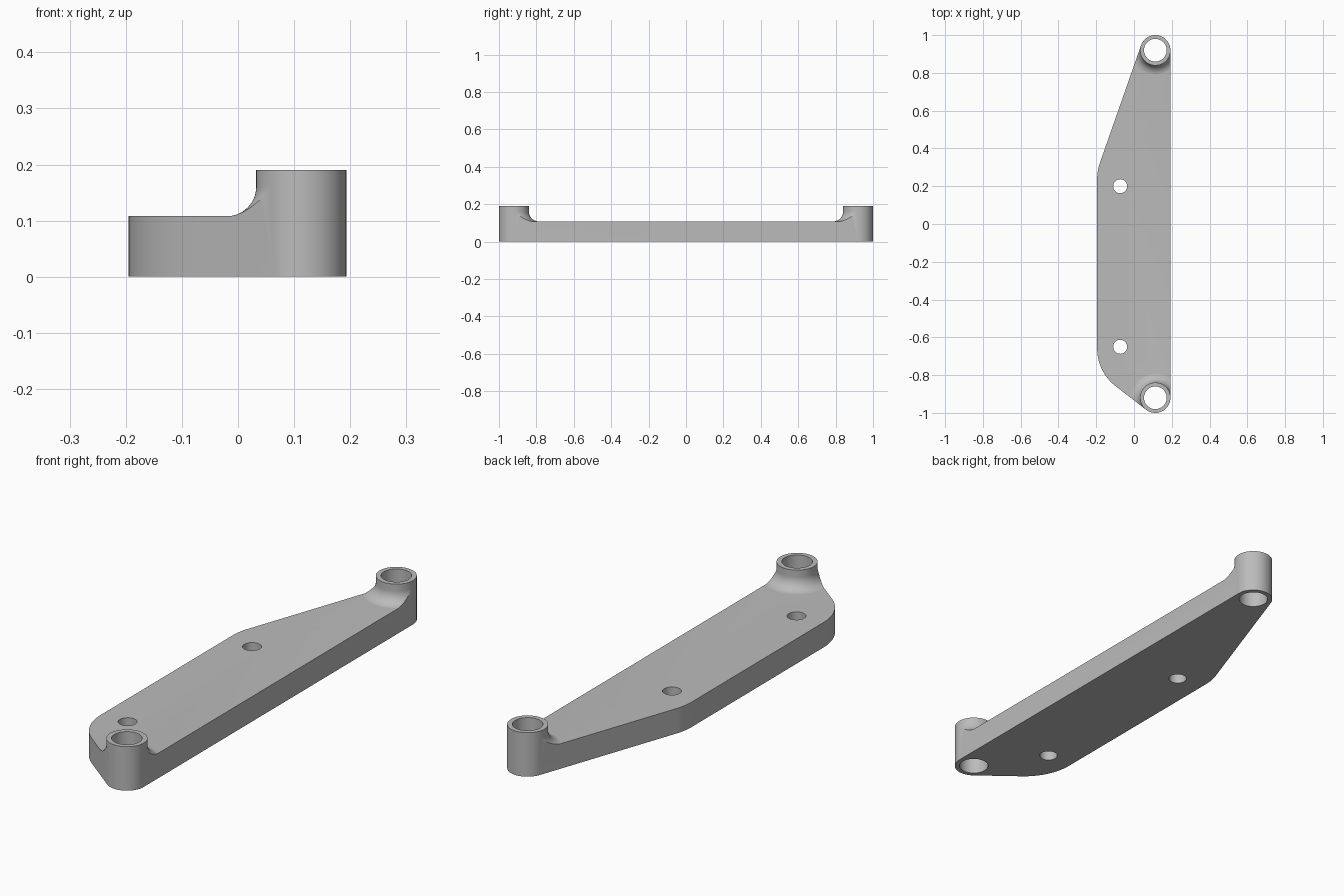
import bpy, bmesh, math
from mathutils import Vector
from mathutils.geometry import convex_hull_2d

cube = bpy.data.objects.get("Cube")
if cube:
    bpy.data.objects.remove(cube, do_unlink=True)

PLATE_TOP, HEIGHT = 0.108, 0.19
TUBE_R, BORE_R, FILLET = 0.08, 0.06, 0.053
TUBES = [(0.113, -0.92), (0.113, 0.92)]
BOLTS = [(-0.073, -0.65), (-0.073, 0.2)]

grey = bpy.data.materials.new("plain grey")
grey.use_nodes = True
colour = (0.5, 0.5, 0.5, 1)
grey.diffuse_color = colour
grey.node_tree.nodes["Principled BSDF"].inputs["Base Color"].default_value = colour


def arc(centre, r, start, end, n):
    angles = [math.radians(start + (end - start) * i / n) for i in range(n + 1)]
    return [Vector((centre[0] + r * math.cos(a), centre[1] + r * math.sin(a))) for a in angles]


def make(name, bm):
    bmesh.ops.recalc_face_normals(bm, faces=bm.faces)
    mesh = bpy.data.meshes.new(name)
    bm.to_mesh(mesh)
    bm.free()
    mesh.materials.append(grey)
    obj = bpy.data.objects.new(name, mesh)
    bpy.context.collection.objects.link(obj)
    return obj


def prism(name, outline, z0, z1):
    bm = bmesh.new()
    face = bm.faces.new([bm.verts.new((p[0], p[1], z0)) for p in outline])
    top = bmesh.ops.extrude_face_region(bm, geom=[face])["geom"]
    verts = [v for v in top if isinstance(v, bmesh.types.BMVert)]
    bmesh.ops.translate(bm, vec=(0, 0, z1 - z0), verts=verts)
    return make(name, bm)


def lathe(name, centre, profile, n=96):
    bm = bmesh.new()
    rings = []
    for r, z in profile:
        rings.append([bm.verts.new((p.x, p.y, z)) for p in arc(centre, r, 0, 360, n)[:-1]])
    for a, b in zip(rings, rings[1:]):
        for i in range(n):
            j = (i + 1) % n
            bm.faces.new((a[i], a[j], b[j], b[i]))
    bm.faces.new(rings[0])
    bm.faces.new(rings[-1])
    return make(name, bm)


def boolean(target, tool, operation):
    mod = target.modifiers.new(operation.lower(), 'BOOLEAN')
    mod.operation, mod.object, mod.solver = operation, tool, 'EXACT'
    bpy.context.view_layer.objects.active = target
    bpy.ops.object.modifier_apply(modifier=mod.name)
    bpy.data.objects.remove(tool, do_unlink=True)


# Outline: tube ends joined by tangents to two large rounded left corners
points = []
for centre in TUBES:
    points += arc(centre, TUBE_R, 0, 360, 96)[:-1]
for y in (-0.66, 0.24):
    points += arc((0.055, y), 0.25, 90, 270, 72)
bracket = prism("bracket", [points[i] for i in convex_hull_2d(points)], 0, HEIGHT)

# Envelope: low slab plus a flared boss at each end
envelope = prism("envelope", [(-1, -2), (1, -2), (1, 2), (-1, 2)], -0.1, PLATE_TOP)
flare = arc((TUBE_R + 0.0005 + FILLET, PLATE_TOP - 0.0003 + FILLET), FILLET, 270, 180, 14)
for centre in TUBES:
    profile = [(flare[0].x, 0.02)] + [tuple(p) for p in flare] + [(flare[-1].x, 0.3)]
    boolean(envelope, lathe("flared_boss", centre, profile), 'UNION')
boolean(bracket, envelope, 'INTERSECT')

# Tube bores and bolt holes
for centres, radius, n in ((TUBES, BORE_R, 64), (BOLTS, 0.037, 48)):
    for centre in centres:
        boolean(bracket, prism("bore", arc(centre, radius, 0, 360, n)[:-1], -0.1, 0.4), 'DIFFERENCE')

bpy.ops.object.select_all(action='DESELECT')
bracket.select_set(True)
bpy.context.view_layer.objects.active = bracket
bpy.ops.object.shade_smooth_by_angle(angle=math.radians(25))
